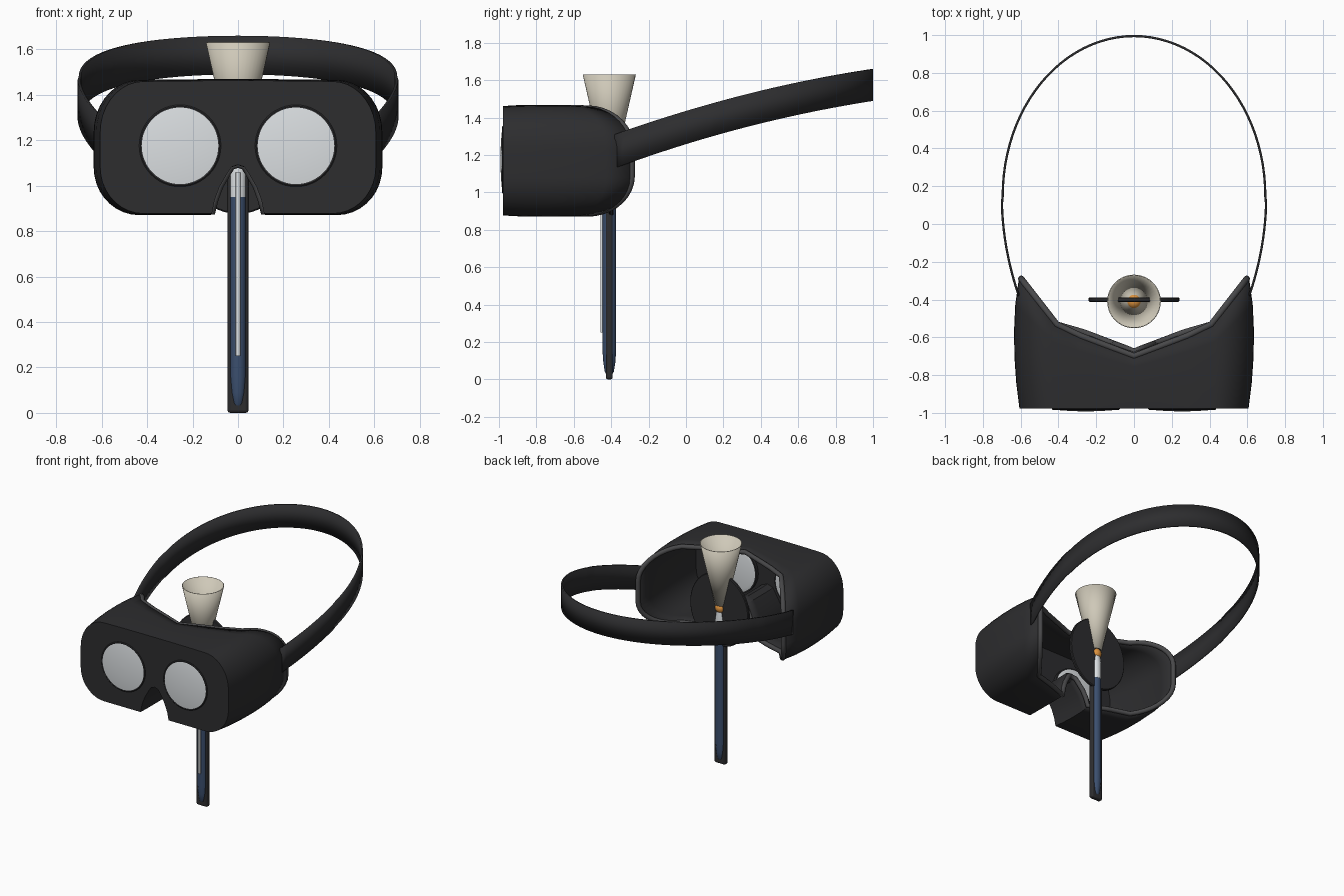
import bpy, bmesh, math
from mathutils import Vector

if "Cube" in bpy.data.objects:
    bpy.data.objects.remove(bpy.data.objects["Cube"])

CY = -0.41  # depth of the central stem


def material(name, r, g, b):
    m = bpy.data.materials.new(name)
    m.diffuse_color = (r, g, b, 1)
    m.use_nodes = True
    m.node_tree.nodes["Principled BSDF"].inputs["Base Color"].default_value = m.diffuse_color
    return m


BLACK = material("black", 0.026, 0.026, 0.028)
GREY = material("rim_grey", 0.065, 0.065, 0.068)
GLASS = material("glass", 0.72, 0.75, 0.77)
BLUE = material("blue", 0.045, 0.08, 0.16)
CREAM = material("cream", 0.62, 0.58, 0.48)
ORANGE = material("orange", 0.75, 0.3, 0.05)


def finish(ob, mat, angle=35):
    ob.data.materials.append(mat)
    bpy.ops.object.select_all(action='DESELECT')
    ob.select_set(True)
    bpy.context.view_layer.objects.active = ob
    bpy.ops.object.shade_smooth_by_angle(angle=math.radians(angle))
    return ob


def mesh_object(name, verts, faces, mat, thickness=0, offset=-1, angle=35):
    bm = bmesh.new()
    vs = [bm.verts.new(v) for v in verts]
    for f in faces:
        bm.faces.new([vs[i] for i in f])
    bmesh.ops.recalc_face_normals(bm, faces=bm.faces)
    me = bpy.data.meshes.new(name)
    bm.to_mesh(me)
    bm.free()
    ob = bpy.data.objects.new(name, me)
    bpy.context.collection.objects.link(ob)
    if thickness:
        m = ob.modifiers.new("thickness", 'SOLIDIFY')
        m.thickness, m.offset, m.use_even_offset = thickness, offset, True
    return finish(ob, mat, angle)


def lathe(name, profile, centre, mat, n=40, axis='Z', thickness=0):
    """Revolve (radius, height) points about an axis; close non-zero ends unless hollow."""
    verts, faces = [], []
    for r, h in profile:
        for i in range(n):
            a = math.tau * i / n
            p = Vector((r * math.cos(a), r * math.sin(a), h))
            if axis == 'Y':
                p = Vector((p.x, -p.z, p.y))
            verts.append(p + Vector(centre))
    for k in range(len(profile) - 1):
        for i in range(n):
            j = (i + 1) % n
            faces.append((k * n + i, k * n + j, (k + 1) * n + j, (k + 1) * n + i))
    if not thickness:
        faces += [tuple(range(n)), tuple(range((len(profile) - 1) * n, len(profile) * n))]
    return mesh_object(name, verts, faces, mat, thickness)


def box(name, centre, size, bevel, mat):
    bpy.ops.mesh.primitive_cube_add(size=1, location=centre)
    ob = bpy.context.object
    ob.name = name
    ob.scale = size
    bpy.ops.object.transform_apply(location=False, rotation=False, scale=True)
    m = ob.modifiers.new("bevel", 'BEVEL')
    m.width, m.segments = bevel, 3
    return finish(ob, mat)


# Goggle outline: nose notch, bottom, rounded corners, top (right half, then mirrored)
def corner(cx, cz, rx, rz, a0, a1, n=9):
    return [(cx + rx * math.cos(math.radians(a0 + (a1 - a0) * i / n)),
             cz + rz * math.sin(math.radians(a0 + (a1 - a0) * i / n))) for i in range(n + 1)]


half = [(0, 1.09), (0.03, 1.08), (0.05, 1.05), (0.085, 0.99), (0.108, 0.93), (0.12, 0.87), (0.28, 0.87)]
half += corner(0.435, 1.08, 0.2, 0.21, -90, 0)
half += corner(0.435, 1.235, 0.2, 0.23, 0, 90)
half += [(0.3, 1.467), (0.15, 1.468), (0, 1.468)]
outline = half + [(-x, z) for x, z in half[-2:0:-1]]


def rear_y(x, z):
    """Back edge follows the face: deep at the middle, far back at the temples."""
    x = abs(x)
    y = -0.70 + 0.15 * x / 0.42 if x < 0.42 else -0.55 + 0.26 * (x - 0.42) / 0.215
    return y + (0.025 if z < 1.1 and x < 0.3 else 0)


# Goggle shell: rings from the flat front to the curved back edge
rings = [(0, 0.955), (0.2, 0.982), (0.4, 0.997), (0.6, 1.0), (0.8, 0.99), (1, 0.96)]
verts, faces, n = [], [], len(outline)
for t, s in rings:
    for x, z in outline:
        y0 = -0.978
        verts.append((x * s, y0 + (rear_y(x, z) - y0) * t, 1.17 + (z - 1.17) * (0.5 + s / 2)))
for k in range(len(rings) - 1):
    for i in range(n):
        j = (i + 1) % n
        faces.append((k * n + i, k * n + j, (k + 1) * n + j, (k + 1) * n + i))
faces.append(tuple(range(n)))
mesh_object("goggle_shell", verts, faces, BLACK, thickness=0.025)

# Soft rim along the back edge
cu = bpy.data.curves.new("rim_path", 'CURVE')
cu.dimensions = '3D'
cu.bevel_depth, cu.bevel_resolution = 0.017, 3
sp = cu.splines.new('POLY')
sp.points.add(n - 1)
for p, v in zip(sp.points, verts[-n:]):
    p.co = (v[0] * 0.98, v[1], 1.17 + (v[2] - 1.17) * 0.965, 1)
sp.use_cyclic_u = True
rim = bpy.data.objects.new("face_rim", cu)
bpy.context.collection.objects.link(rim)
cu.materials.append(GREY)

# Lenses and their bezels
for side, label in ((-1, "left"), (1, "right")):
    c = (side * 0.255, -0.96, 1.175)
    lathe(label + "_lens_bezel", [(0.18, -0.03), (0.18, 0.02), (0.175, 0.024), (0.168, 0.022)], c, BLACK, 48, 'Y')
    lathe(label + "_lens", [(0.15, -0.035), (0.17, -0.03), (0.17, 0.022), (0.13, 0.027), (0.06, 0.031), (0.01, 0.032)],
          c, GLASS, 48, 'Y')

# Head strap: half loop from temple to temple, rising towards the back
path = []
for i in range(12):
    t = 1 - i / 12
    path.append((0.7 - 0.09 * t * t, 0.15 - 0.53 * t))
path += [(0.695 * math.cos(math.pi * i / 48), 0.15 + 0.845 * math.sin(math.pi * i / 48)) for i in range(25)]
path += [(-x, y) for x, y in path[-2::-1]]
verts = []
for x, y in path:
    u = (y + 0.38) / 1.38
    z, h = 1.22 + 0.5 * u - 0.145 * u * u, 0.09 - 0.005 * u
    verts += [(x, y, z - h), (x, y, z + h)]
faces = [(2 * i, 2 * i + 2, 2 * i + 3, 2 * i + 1) for i in range(len(path) - 1)]
mesh_object("head_strap", verts, faces, BLACK, thickness=0.012, offset=0)

# Oval disc behind the goggles
disc = lathe("oval_disc", [(0.235, -0.012), (0.24, -0.007), (0.24, 0.007), (0.235, 0.012)],
             (0, 0, 0), BLACK, 48, 'Y')
disc.location = (0, CY + 0.01, 1.145)
disc.scale = (1, 1, 1.125)

# Stem: flat dark frame, blue tube with tapered tip, glass neck and front strip
box("stem_frame", (0, CY, 0.55), (0.092, 0.036, 1.1), 0.012, BLACK)
lathe("blue_tube", [(0.01, 0.02), (0.024, 0.04), (0.032, 0.09), (0.037, 0.16), (0.037, 0.95)], (0, CY, 0), BLUE, 24)
lathe("glass_neck", [(0.038, 0.95), (0.038, 1.07), (0.03, 1.13)], (0, CY, 0), GLASS, 24)
box("stem_strip", (0, CY - 0.04, 0.655), (0.02, 0.016, 0.81), 0.003, GLASS)

# Bead and open funnel on top
lathe("bead", [(max(0.04 * math.cos(a), 0.001), 0.04 * math.sin(a))
               for a in (math.pi * (i / 14 - 0.5) for i in range(15))], (0, CY, 1.155), ORANGE, 28)
lathe("funnel", [(0.04, 1.18), (0.092, 1.41), (0.142, 1.63)], (0, CY, 0), CREAM, 40, thickness=0.005)
